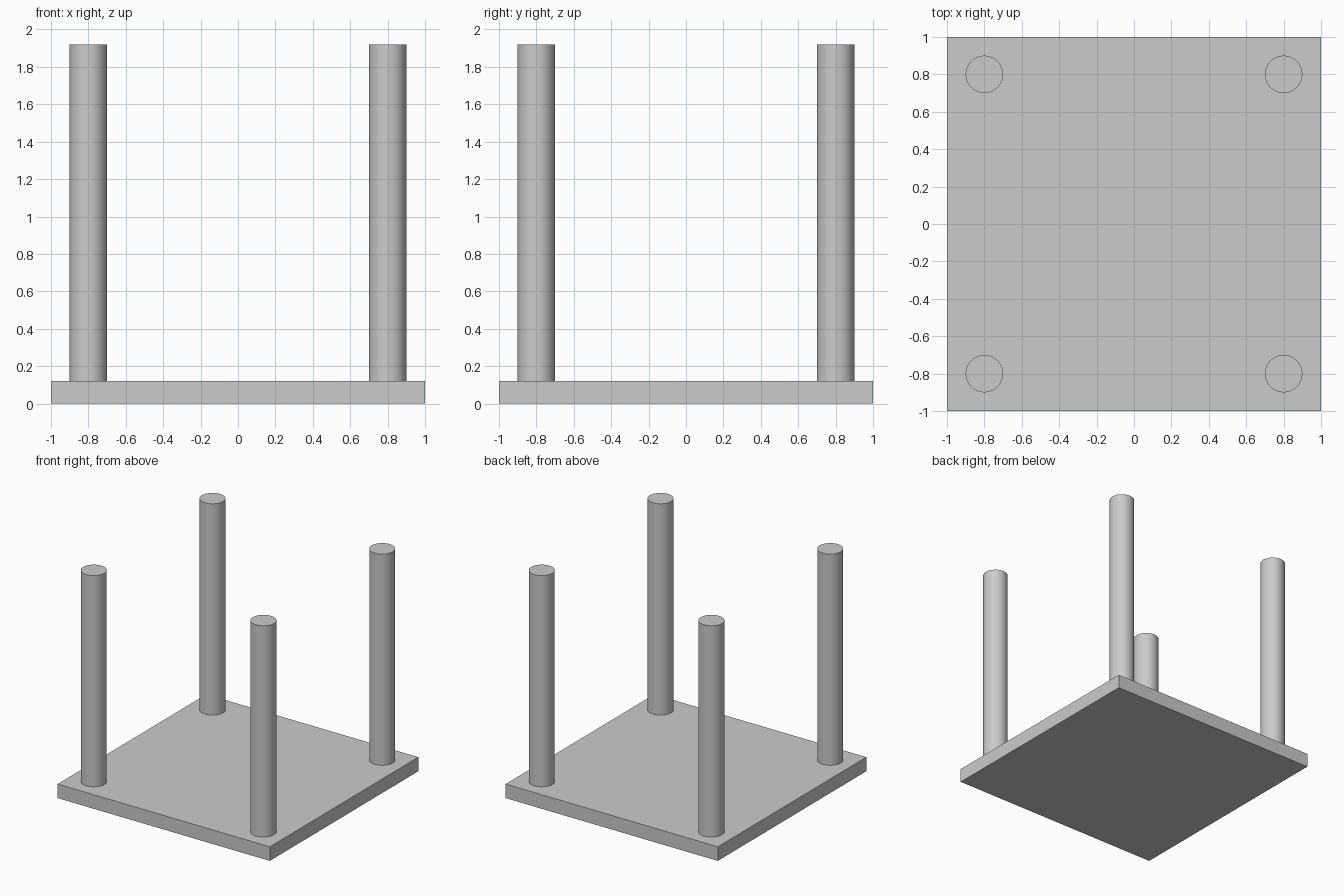
import bpy
import math

cube = bpy.data.objects.get("Cube")
if cube:
    bpy.data.objects.remove(cube, do_unlink=True)

TOP_THICKNESS = 0.12
LEG_HEIGHT = 1.8
LEG_RADIUS = 0.1
LEG_OFFSET = 0.8

# One plain grey for the whole table
grey = bpy.data.materials.new("light_grey")
grey.use_nodes = True
colour = (0.6, 0.6, 0.6, 1)
grey.diffuse_color = colour
grey.node_tree.nodes["Principled BSDF"].inputs["Base Color"].default_value = colour


def finish(name):
    obj = bpy.context.object
    obj.name = obj.data.name = name
    obj.data.materials.append(grey)
    return obj


# Square slab lying on the ground
bpy.ops.mesh.primitive_cube_add(size=1, location=(0, 0, TOP_THICKNESS / 2))
slab = finish("table_top")
slab.scale = (2, 2, TOP_THICKNESS)
bpy.ops.object.transform_apply(location=False, rotation=False, scale=True)

# Four round legs standing on the slab
for side, x in (("left", LEG_OFFSET), ("right", -LEG_OFFSET)):
    for end, y in (("front", -LEG_OFFSET), ("back", LEG_OFFSET)):
        bpy.ops.mesh.primitive_cylinder_add(
            vertices=64, radius=LEG_RADIUS, depth=LEG_HEIGHT,
            location=(x, y, TOP_THICKNESS + LEG_HEIGHT / 2))
        finish(f"{end}_{side}_leg")
        bpy.ops.object.shade_smooth_by_angle(angle=math.radians(30))
